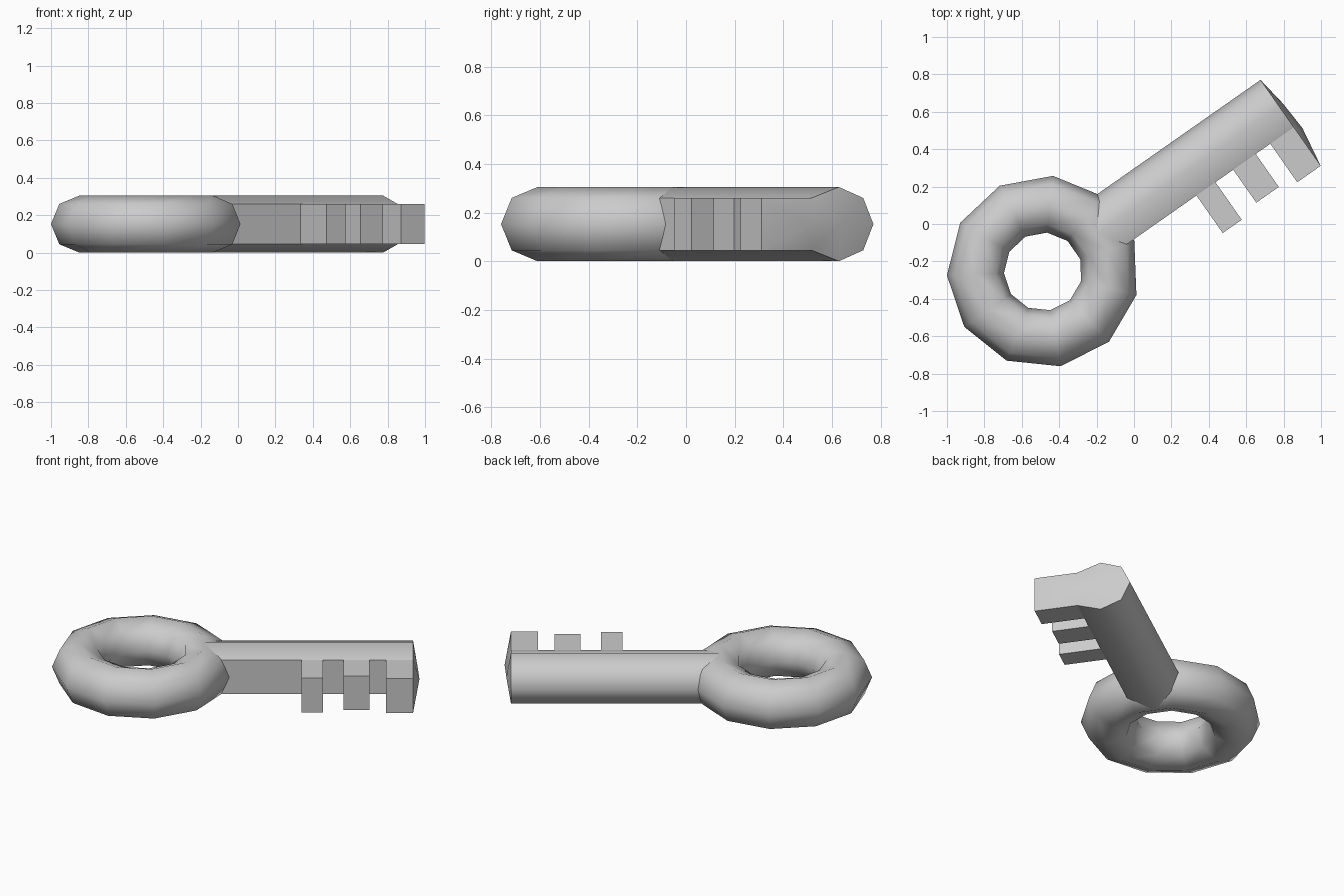
import bpy, bmesh, math
from mathutils import Matrix

cube = bpy.data.objects.get("Cube")
if cube:
    bpy.data.objects.remove(cube, do_unlink=True)

# Key frame: u runs along the shaft, v across it, origin at the ring centre
RADIUS = 0.1525
ANGLE = math.radians(35)
PLACE = Matrix.Translation((-0.486, -0.2545, 0)) @ Matrix.Rotation(ANGLE, 4, 'Z')

metal = bpy.data.materials.new("grey_metal")
metal.use_nodes = True
grey = (0.6, 0.6, 0.6, 1)
metal.diffuse_color = grey
metal.node_tree.nodes["Principled BSDF"].inputs["Base Color"].default_value = grey


def finish(obj, name):
    obj.name = name
    obj.data.materials.clear()
    obj.data.materials.append(metal)
    bpy.ops.object.select_all(action='DESELECT')
    obj.select_set(True)
    bpy.context.view_layer.objects.active = obj
    bpy.ops.object.shade_smooth_by_angle(angle=math.radians(60))


def build(bm, name):
    bmesh.ops.recalc_face_normals(bm, faces=bm.faces)
    mesh = bpy.data.meshes.new(name)
    bm.to_mesh(mesh)
    bm.free()
    obj = bpy.data.objects.new(name, mesh)
    bpy.context.collection.objects.link(obj)
    obj.matrix_world = PLACE
    finish(obj, name)


def extrude_face(bm, points, offset):
    face = bm.faces.new([bm.verts.new(p) for p in points])
    out = bmesh.ops.extrude_face_region(bm, geom=[face])
    moved = [g for g in out["geom"] if isinstance(g, bmesh.types.BMVert)]
    bmesh.ops.translate(bm, verts=moved, vec=offset)


# Ring handle, with one flat side facing the shaft
bpy.ops.mesh.primitive_torus_add(major_segments=11, minor_segments=8,
                                 major_radius=0.362, minor_radius=RADIUS)
ring = bpy.context.object
ring.matrix_world = (PLACE @ Matrix.Translation((0, 0, RADIUS))
                     @ Matrix.Rotation(math.pi / 11, 4, 'Z'))
finish(ring, "ring_handle")

# Shaft: octagonal bar with one side cut flat
START, END, FLAT = 0.36, 1.54, -0.137
LOW, HIGH = 0.045, 0.26
section = [(0, 2 * RADIUS), (FLAT, HIGH), (FLAT, LOW), (0, 0),
           (0.122, LOW), (0.173, RADIUS), (0.122, HIGH)]
bm = bmesh.new()
extrude_face(bm, [(START, v, z) for v, z in section], (END - START, 0, 0))
build(bm, "shaft")

# Teeth along the flat side: start, end and reach of each
teeth = [(0.905, 1.029, -0.382), (1.145, 1.292, -0.352), (1.387, END, -0.388)]
for i, (u0, u1, reach) in enumerate(teeth):
    bm = bmesh.new()
    corners = [(u0, FLAT + 0.02), (u1, FLAT + 0.02), (u1, reach), (u0, reach)]
    extrude_face(bm, [(u, v, LOW) for u, v in corners], (0, 0, HIGH - LOW))
    build(bm, "tooth_%d" % (i + 1))

# Slightly domed tip covering the ends of the shaft and last tooth
reach = teeth[-1][2]
outline = section[:2] + [(reach, HIGH), (reach, LOW)] + section[2:]
bm = bmesh.new()
rim = [bm.verts.new((END, v, z)) for v, z in outline]
crown = bm.verts.new((1.566, 0, RADIUS))
tooth_crown = bm.verts.new((1.576, -0.167, RADIUS))
bm.faces.new(rim[::-1])
for i, a in enumerate(rim):
    b = rim[(i + 1) % len(rim)]
    peak = tooth_crown if min(a.co.y, b.co.y) < FLAT - 0.01 else crown
    bm.faces.new((a, b, peak))
for i in (1, 4):
    bm.faces.new((rim[i], crown, tooth_crown))
build(bm, "tip")
